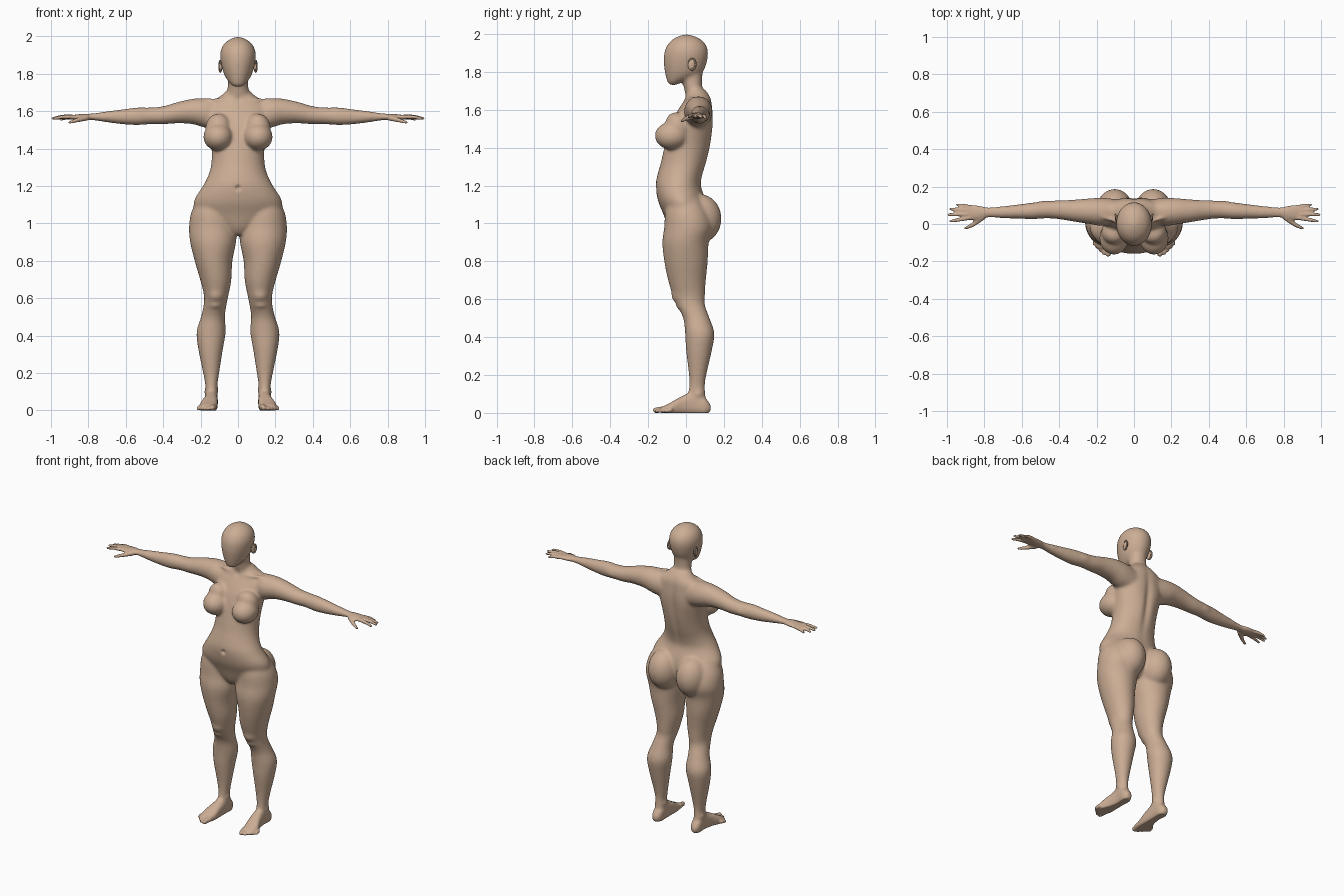
import bpy, bmesh, math
from mathutils import Vector, Matrix

if "Cube" in bpy.data.objects:
    bpy.data.objects.remove(bpy.data.objects["Cube"])

skin = bpy.data.materials.new("warm_beige_skin")
skin.use_nodes = True
colour = (0.60, 0.42, 0.30, 1)
skin.diffuse_color = colour
skin.node_tree.nodes["Principled BSDF"].inputs["Base Color"].default_value = colour

UNIT = 0.01      # all part sizes below are in hundredths
SEGMENTS = 32
PLANES = {"x": (0, 2, 1), "y": (1, 0, 2), "z": (2, 0, 1)}


def spline(rows, steps=4):
    """Smoothly interpolate between the rows of a profile."""
    out = []
    for i in range(len(rows) - 1):
        a, b, c, d = (rows[min(max(i + k, 0), len(rows) - 1)] for k in (-1, 0, 1, 2))
        for s in range(steps):
            t = s / steps
            out.append([q + t / 2 * (r - p + t * (2*p - 5*q + 4*r - e + t * (3*q - p - 3*r + e)))
                        for p, q, r, e in zip(a, b, c, d)])
    return out + [rows[-1]]


def loft(bm, axis, rows, power=1.0):
    """Closed skin over rows of (position, low, high, low, high)."""
    main, first, second = PLANES[axis]
    rings = []
    for pos, a0, a1, b0, b1 in spline(rows):
        ring = []
        for k in range(SEGMENTS):
            ang = math.tau * k / SEGMENTS
            c, s = math.cos(ang), math.sin(ang)
            co = Vector()
            co[main] = pos
            co[first] = (a0 + a1) / 2 + (a1 - a0) / 2 * math.copysign(abs(c) ** power, c)
            co[second] = (b0 + b1) / 2 + (b1 - b0) / 2 * math.copysign(abs(s) ** power, s)
            ring.append(bm.verts.new(co * UNIT))
        rings.append(ring)
    for r0, r1 in zip(rings, rings[1:]):
        for k in range(SEGMENTS):
            n = (k + 1) % SEGMENTS
            bm.faces.new((r0[k], r0[n], r1[n], r1[k]))
    bm.faces.new(rings[0][::-1])
    bm.faces.new(rings[-1])


def ball(bm, centre, radii, tilt=0):
    m = (Matrix.Translation(Vector(centre) * UNIT) @ Matrix.Rotation(math.radians(tilt), 4, "X")
         @ Matrix.Diagonal((*(Vector(radii) * UNIT), 1)))
    bmesh.ops.create_uvsphere(bm, u_segments=24, v_segments=16, radius=1, matrix=m)


def chain(bm, points, radii):
    """Rounded tapering tube, used for fingers, toes and collar bones."""
    for p, r in zip(points, radii):
        ball(bm, p, (r, r, r))
    for p, q, r, s in zip(points, points[1:], radii, radii[1:]):
        p, q = Vector(p), Vector(q)
        turn = (q - p).to_track_quat("Z", "Y").to_matrix().to_4x4()
        bmesh.ops.create_cone(bm, cap_ends=True, segments=16, radius1=r * UNIT, radius2=s * UNIT,
                              depth=(q - p).length * UNIT,
                              matrix=Matrix.Translation((p + q) / 2 * UNIT) @ turn)


def finish(bm, name):
    bmesh.ops.recalc_face_normals(bm, faces=bm.faces)
    me = bpy.data.meshes.new(name)
    bm.to_mesh(me)
    bm.free()
    me.materials.append(skin)
    ob = bpy.data.objects.new(name, me)
    bpy.context.collection.objects.link(ob)
    me.shade_smooth()
    return ob


def mirror(bm):
    """Copy everything made so far to the other side."""
    copy = bmesh.ops.duplicate(bm, geom=bm.verts[:] + bm.edges[:] + bm.faces[:])["geom"]
    for v in copy:
        if isinstance(v, bmesh.types.BMVert):
            v.co.x *= -1


def symmetric(rows):
    return [(z, -w, w, f, b) for z, w, f, b in rows]


bm = bmesh.new()

# Leg: height, inner, outer, front, back
loft(bm, "z", [
    (114, 5, 21, -9, 7), (106, 2, 25, -11, 12), (98, 1, 26.2, -11.5, 14),
    (90, 1, 25.6, -12.5, 12), (80, 3, 23.2, -11.5, 11.5), (70, 3.5, 20.3, -9.5, 10.5),
    (62, 5, 18.3, -7, 10), (57, 6, 18.3, -5, 10), (50, 7, 19.8, -1.5, 12.5),
    (42, 6.5, 22.2, -.5, 15), (33, 8, 21.3, 0, 13.7), (20, 10, 18.7, 1.5, 10.8),
    (13, 11, 17.5, 1.5, 10), (5, 11, 17.5, 0, 11)])

# Foot: depth, inner, outer, sole, top
loft(bm, "y", [
    (13, 13, 16, 1, 4), (10, 11, 17.5, -1, 8), (4, 10.8, 17.5, -1, 11),
    (-2, 10.8, 18.5, -1, 9), (-8, 11, 20.5, -1, 5.5), (-13, 12, 20, 0, 3)], 0.8)
chain(bm, [(13, -11, 1.9), (13.7, -16, 1.4)], (1.8, 1.5))
for i in range(4):
    chain(bm, [(15.8 + 1.6 * i, -11 + i, 1.6), (16.2 + 1.7 * i, -15.7 + 1.7 * i, 1.0)], (1.2, 1.0))

# Arm: reach, underside, top, front, back
loft(bm, "x", [
    (8, 150, 166, 1, 13), (17, 151, 167, -1, 14), (24, 153, 166.7, 0, 13.7),
    (32, 153.5, 165, 1.2, 13), (40, 153, 162.7, 2.5, 12.7), (47, 153, 162, 3, 12.2),
    (54, 152.5, 162, 2.5, 11.5), (62, 153, 161, 2.8, 10.5), (70, 154, 160, 3, 9.6),
    (78, 155.2, 158.8, 3.4, 9), (83, 155.2, 158.6, 2.2, 9.8),
    (88, 155.5, 158, 2, 10.3), (91, 155.8, 157.6, 2.5, 9.8)])

# Fingers and thumb: root and tip
for root, tip in (((88, 3.2, 157), (98, 1.5, 156.2)), ((89, 5.2, 157.2), (99.2, 5, 156.2)),
                  ((89, 7.3, 157), (98, 8, 156)), ((88, 9.2, 156.7), (94.7, 10.3, 155.6))):
    middle = (Vector(root) + Vector(tip)) / 2 + Vector((0, 0, 0.4))
    chain(bm, [root, middle, tip], (1.15, 1.05, 0.8))
chain(bm, [(81, 3.5, 156.5), (86, -.3, 155.2), (90, -2.3, 154)], (1.6, 1.2, 0.8))

# Breast, buttock and collar bone
ball(bm, (10.7, -7.5, 146.3), (7.9, 9, 7.4))
ball(bm, (10.5, -4.2, 151), (7, 6.5, 8), 25)
ball(bm, (10.3, 7.2, 102.5), (10, 11.6, 13))
chain(bm, [(2, 0, 165), (9, 1, 166.3), (17, 4, 166)], (1, 0.9, 0.9))
mirror(bm)

# Torso: height, half width, front, back
loft(bm, "z", symmetric([
    (94, 4, -7, 5), (98, 12, -9.5, 9), (105, 22, -12, 11), (112, 23.6, -14.8, 10.5),
    (120, 18.8, -16, 8), (126, 15.8, -15, 9), (132, 14.3, -13.3, 11), (140, 14.2, -11.5, 13),
    (148, 15.5, -9.5, 14), (155, 17, -7, 14.4), (161, 17, -3.5, 14), (165, 14.5, -1, 13.5),
    (168, 9.5, 0, 12.3), (171, 6.3, .5, 10)]))

# Neck and head
loft(bm, "z", symmetric([
    (160, 8, 1, 12), (166, 7, 0, 12), (171, 5.8, -1, 9), (175, 5.5, -2, 8.5), (181, 5.5, -3, 9)]))
loft(bm, "z", symmetric([
    (173, 2.2, -8.8, -5), (174.5, 4, -9.8, -2), (177, 6, -10.6, 5), (180, 7.6, -11.2, 9),
    (185, 9, -11.8, 11), (190, 9.6, -11.5, 11.7), (194, 8.7, -10, 10.7),
    (197, 6.5, -7.3, 8), (199, 3.2, -3.6, 4.2), (199.7, 1, -1, 1.5)]))

# Fuse the parts into one continuous skin
source = finish(bm, "body_source")
fuse = source.modifiers.new("fuse", "REMESH")
fuse.mode = "VOXEL"
fuse.voxel_size = 0.0062
graph = bpy.context.evaluated_depsgraph_get()
fused = bpy.data.meshes.new_from_object(source.evaluated_get(graph))
bpy.data.objects.remove(source)
bm = bmesh.new()
bm.from_mesh(fused)
bpy.data.meshes.remove(fused)

# Soften the joins, more on the trunk than on hands and feet
trunk = [v for v in bm.verts if abs(v.co.x) < 0.8 and v.co.z > 0.07]
for verts, passes in ((trunk, 14), (bm.verts[:], 2)):
    for _ in range(passes):
        bmesh.ops.smooth_vert(bm, verts=verts, factor=0.5, use_axis_x=True,
                              use_axis_y=True, use_axis_z=True)

# Sculpted details: centre, reach, height along the surface
details = (
    ((0, -16, 119), (1.2, 4, 1.2), -1.4),      # navel
    ((0, 13, 142), (2.5, 6, 20), -1.3),        # spine groove
    ((9, 14, 150), (5, 4, 7), 0.5),            # shoulder blade
    ((12, -6.5, 61), (3.5, 4, 2.5), 0.8),      # kneecap
    ((12, -5, 56), (3, 4, 1.5), 0.5),          # below the knee
    ((11, 6, 11), (1.8, 2, 1.8), 0.6),         # inner ankle
    ((17.5, 7, 10), (1.8, 2, 1.8), 0.6),       # outer ankle
    ((48, 12, 157), (3, 2, 2), 0.4),           # elbow
    ((0, 0, 166), (1.5, 2, 2), -0.5))          # throat notch
bm.normal_update()
for centre, reach, height in details:
    moves = []
    for v in bm.verts:
        p = Vector((abs(v.co.x), v.co.y, v.co.z)) / UNIT
        d = sum(((p[k] - centre[k]) / reach[k]) ** 2 for k in range(3))
        if d < 6:
            moves.append((v, v.normal * height * UNIT * math.exp(-d)))
    for v, move in moves:
        v.co += move
for v in bm.verts:
    v.co.z = max(v.co.z, 0)
finish(bm, "body")

# Ears: a thin shell with a raised rim
for name, side in (("left_ear", 1), ("right_ear", -1)):
    bm = bmesh.new()
    ball(bm, (9.2, 3, 184), (0.9, 1.9, 3), -15)
    rim = []
    for k in range(13):
        a = math.radians(-110 + 22 * k)
        rim.append((9.5 + 0.5 * math.cos(a), 3.2 + 1.9 * math.cos(a), 184 + 3 * math.sin(a)))
    chain(bm, rim, [0.45] * len(rim))
    for v in bm.verts:
        v.co.x *= side
    finish(bm, name)
